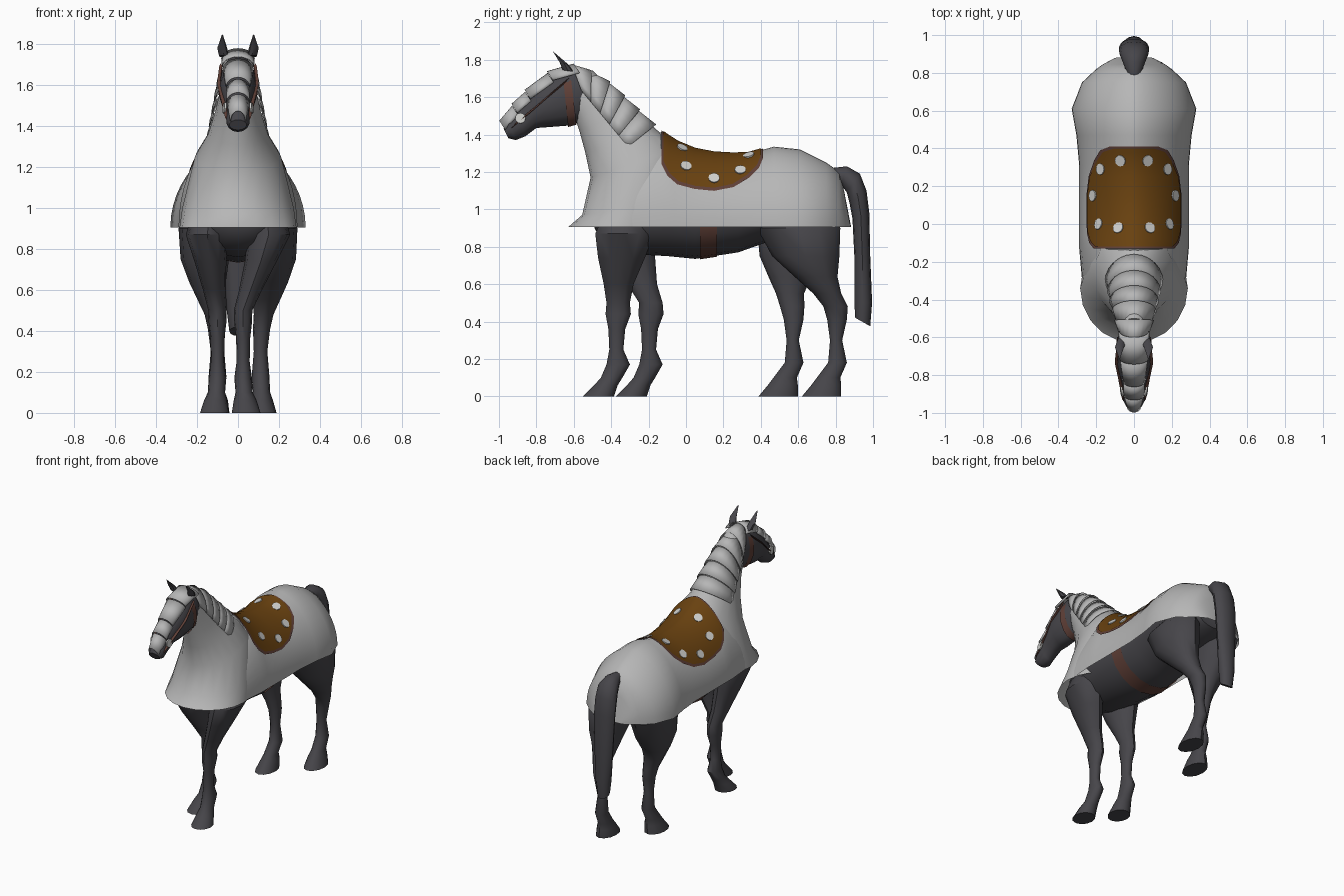
import bpy, bmesh, math
from mathutils import Vector

if "Cube" in bpy.data.objects:
    bpy.data.objects.remove(bpy.data.objects["Cube"])


def material(name, rgb):
    m = bpy.data.materials.new(name)
    m.diffuse_color = (*rgb, 1)
    m.use_nodes = True
    m.node_tree.nodes["Principled BSDF"].inputs["Base Color"].default_value = m.diffuse_color
    return m


COAT = material("dark coat", (0.062, 0.06, 0.068))
PLATE = material("pale armour", (0.47, 0.47, 0.47))
LEATHER = material("saddle leather", (0.14, 0.053, 0.005))
STRAP = material("strap brown", (0.115, 0.05, 0.038))
STUD = material("silver stud", (0.62, 0.62, 0.6))


def grid(name, rows, mat, closed=False, caps=False):
    """Skin rows of points into one surface."""
    bm = bmesh.new()
    vs = [[bm.verts.new(p) for p in row] for row in rows]
    n = len(rows[0])
    for a, b in zip(vs, vs[1:]):
        for i in range(n if closed else n - 1):
            j = (i + 1) % n
            bm.faces.new((a[i], a[j], b[j], b[i]))
    if caps:
        bm.faces.new(vs[0])
        bm.faces.new(vs[-1])
    bmesh.ops.recalc_face_normals(bm, faces=bm.faces)
    me = bpy.data.meshes.new(name)
    bm.to_mesh(me)
    bm.free()
    me.materials.append(mat)
    ob = bpy.data.objects.new(name, me)
    bpy.context.collection.objects.link(ob)
    return ob


def ring(y1, z1, y2, z2, rx, x=0, n=14, arc=360):
    """Ellipse through two side-view points, with half width rx."""
    p, q = Vector((x, y1, z1)), Vector((x, y2, z2))
    c = (p + q) / 2
    full = arc == 360
    pts = []
    for i in range(n):
        a = math.radians(arc) * (i / (n if full else n - 1) - (0 if full else 0.5))
        pts.append(c + (p - c) * math.cos(a) + Vector((rx * math.sin(a), 0, 0)))
    return pts


def loft(name, rings, mat, n=14, caps=True):
    return grid(name, [ring(*r, n=n) for r in rings], mat, True, caps)


def plate(name, r1, r2):
    """Open curved plate; each ring is crest y, z, edge y, z, half width."""
    rows = [ring(y, z, 2 * cy - y, 2 * cz - z, w, n=13, arc=180) for y, z, cy, cz, w in (r1, r2)]
    ob = grid(name, rows, PLATE)
    mod = ob.modifiers.new("thickness", 'SOLIDIFY')
    mod.thickness = 0.004


def lerp(table, y):
    for a, b in zip(table, table[1:]):
        if y <= b[0]:
            t = max(0, (y - a[0]) / (b[0] - a[0]))
            return [u + (v - u) * t for u, v in zip(a[1:], b[1:])]
    return list(table[-1][1:])


def disc(name, pos, normal, r):
    bm = bmesh.new()
    bmesh.ops.create_cone(bm, cap_ends=True, segments=12, radius1=r, radius2=r, depth=0.009)
    me = bpy.data.meshes.new(name)
    bm.to_mesh(me)
    bm.free()
    me.materials.append(STUD)
    ob = bpy.data.objects.new(name, me)
    ob.location = pos
    ob.rotation_euler = Vector(normal).to_track_quat('Z', 'Y').to_euler()
    bpy.context.collection.objects.link(ob)


# Body: y, belly z, back z, half width
body = [(-.49, .9, 1.02, .12), (-.44, .82, 1.08, .19), (-.3, .76, 1.2, .24), (-.1, .75, 1.25, .255),
        (.05, .735, 1.22, .255), (.28, .77, 1.21, .255), (.42, .82, 1.23, .255), (.6, .84, 1.22, .26),
        (.75, .87, 1.14, .21), (.81, .9, 1.04, .12)]
loft("body", [(y, t, y, b, w) for y, b, t, w in body], COAT, 18)

# Girth strap round the belly
girth = []
for y in (.075, .165):
    b, t, w = lerp(body, y)
    girth.append((y, t, y, b - .006, w + .006))
loft("girth", girth, STRAP, 18, False)

# Legs: z, front y, back y, centre x, half width
front = [(.95, -.45, -.17, .14, .09), (.87, -.485, -.17, .15, .105), (.74, -.47, -.22, .135, .078),
         (.6, -.44, -.28, .115, .056), (.5, -.425, -.3, .1, .045), (.44, -.43, -.295, .1, .043),
         (.36, -.415, -.325, .1, .034), (.25, -.41, -.335, .1, .032), (.17, -.425, -.3, .1, .043),
         (.1, -.455, -.34, .105, .042), (.06, -.49, -.365, .11, .056), (0, -.55, -.385, .115, .07)]
hind = [(1.0, .5, .76, .12, .09), (.9, .38, .825, .165, .125), (.75, .46, .82, .165, .118),
        (.64, .58, .81, .155, .09), (.55, .68, .83, .14, .065), (.48, .735, .865, .125, .048),
        (.41, .755, .86, .115, .042), (.3, .77, .835, .11, .033), (.18, .76, .86, .11, .043),
        (.1, .7, .825, .115, .042), (.06, .67, .83, .115, .056), (0, .62, .83, .12, .068)]


def leg(name, rows, side, shift, inward):
    out = []
    for z, y1, y2, x, w in rows:
        f = min(1, max(0, (.85 - z) / .35))
        dy = shift * f
        out.append((y1 + dy, z, y2 + dy, z, w, side * (x - inward * f)))
    loft(name, out, COAT, 12)


leg("front_leg_right", front, 1, 0, .075)
leg("front_leg_left", front, -1, .175, 0)
leg("hind_leg_right", hind, 1, 0, 0)
leg("hind_leg_left", hind, -1, -.232, .01)

# Tail
loft("tail", [(.77, 1.22, .78, 1.15, .03), (.86, 1.23, .83, 1.13, .055), (.93, 1.19, .86, 1.09, .075),
              (.965, 1.1, .875, 1.03, .08), (.98, .98, .89, .95, .08), (.985, .75, .9, .75, .072),
              (.995, .5, .9, .5, .055), (.985, .375, .905, .42, .042)], COAT, 12)

# Head and ears
loft("head", [(-.55, 1.74, -.53, 1.5, .065), (-.64, 1.75, -.6, 1.45, .09), (-.75, 1.69, -.73, 1.44, .093),
              (-.83, 1.62, -.8, 1.435, .072), (-.9, 1.54, -.86, 1.39, .054), (-.955, 1.475, -.91, 1.37, .057),
              (-.975, 1.43, -.95, 1.38, .042)], COAT)
for s, side in ((1, "right"), (-1, "left")):
    loft("ear_" + side, [(-.66, 1.745, -.6, 1.735, .024, s * .068), (-.675, 1.785, -.63, 1.775, .024, s * .077),
                         (-.712, 1.845, -.708, 1.842, .003, s * .076)], COAT, 8)
    # Cheek strap and bit stud
    loft("cheek_strap_" + side, [(y + .017, z + .02, y - .017, z - .02, .008, s * x) for y, z, x in
         ((-.64, 1.685, .084), (-.73, 1.61, .094), (-.81, 1.54, .077), (-.92, 1.45, .056))], STRAP, 6)
    disc("bit_stud_" + side, (s * .066, -.885, 1.487), (s, -.15, .1), .028)
loft("head_band", [(-.62, 1.74, -.585, 1.453, .092), (-.66, 1.73, -.63, 1.44, .097)], STRAP, 14, False)

# Caparison over the trunk: y, top z, half width at hem
HEM = .905
trunk = [(-.3, 1.3, .275), (-.13, 1.415, .29), (-.06, 1.365, .29), (.02, 1.325, .29), (.13, 1.3, .29),
         (.31, 1.29, .29), (.47, 1.335, .305), (.61, 1.32, .33), (.75, 1.25, .275), (.82, 1.2, .2),
         (.845, 1.1, .165), (.88, .92, .1), (.882, .908, .05)]
POW = 1.2


def surf(y, t, off=0):
    """Point on the caparison at station y and arch angle t."""
    top, w = lerp(trunk, y)
    c = math.cos(t)
    x = math.copysign(abs(c) ** POW, c) * (w + off)
    return Vector((x, y, HEM + (top - HEM + off) * math.sin(t)))


grid("caparison_trunk", [[surf(r[0], math.pi * i / 24) for i in range(25)] for r in trunk], PLATE)

# Caparison over chest and neck
loft("caparison_neck", [(-.63, HEM, -.05, HEM, .285), (-.555, .97, -.05, 1.03, .272),
     (-.51, 1.17, -.02, 1.33, .21), (-.54, 1.31, -.14, 1.41, .145), (-.57, 1.42, -.28, 1.54, .108),
     (-.59, 1.48, -.42, 1.66, .088), (-.6, 1.51, -.5, 1.745, .075)], PLATE, 20, False)

# Saddle with rim: y, lower edge z
edge = [(-.12, 1.25), (-.09, 1.19), (-.04, 1.145), (.05, 1.12), (.15, 1.11), (.25, 1.13),
        (.33, 1.18), (.38, 1.23), (.4, 1.28)]


def saddle(name, mat, off, drop, grow):
    rows = []
    for y, z in edge:
        yy = .14 + (y - .14) * grow
        t0 = math.asin(min(.98, (z - drop - HEM) / (lerp(trunk, yy)[0] - HEM)))
        rows.append([surf(yy, t0 + (math.pi - 2 * t0) * i / 24, off) for i in range(25)])
    grid(name, rows, mat)


saddle("saddle_rim", STRAP, .006, .014, 1.04)
saddle("saddle", LEATHER, .011, 0, 1)

# Saddle studs: y, x
for i, (y, x) in enumerate(((.29, .17), (.335, .07), (.15, .21), (0, .18), (-.02, .08))):
    t = math.acos((x / lerp(trunk, y)[1]) ** (1 / POW))
    p = surf(y, t, .013)
    n = (surf(y + .02, t) - surf(y - .02, t)).cross(surf(y, t + .02) - surf(y, t - .02))
    if n.z < 0:
        n = -n
    for s in (1, -1):
        disc("saddle_stud_%d" % i, (s * p.x, p.y, p.z), (s * n.x, n.y, n.z), .03)

# Overlapping crest plates down the neck
crest = [(-.61, 1.775), (-.51, 1.735), (-.41, 1.675), (-.33, 1.6), (-.25, 1.525), (-.165, 1.445)]
for i in range(5):
    ends = []
    for k, lift in ((i, 0), (i + 1, .009)):
        t = k / 5
        y, z = crest[k]
        ends.append((y + lift * .6, z + lift, -.56 + .25 * t, 1.635 - .3 * t, .086 + .06 * t + lift))
    plate("crest_plate_%d" % i, *ends)

# Face guard plates from poll to nose
face = [(-.6, 1.785, .082), (-.74, 1.735, .075), (-.86, 1.635, .056), (-.93, 1.56, .055), (-.995, 1.47, .035)]
for i in range(4):
    (y1, z1, w1), (y2, z2, w2) = face[i], face[i + 1]
    plate("face_plate_%d" % i, (y1, z1 - .006, y1 + .032, z1 - .056, w1),
          (y2 - .003, z2 + .004, y2 + .028, z2 - .045, w2 + .003))

# Smooth shading with kept edges
for ob in bpy.context.collection.objects:
    ob.select_set(True)
    bpy.context.view_layer.objects.active = ob
bpy.ops.object.shade_smooth_by_angle(angle=math.radians(40))
